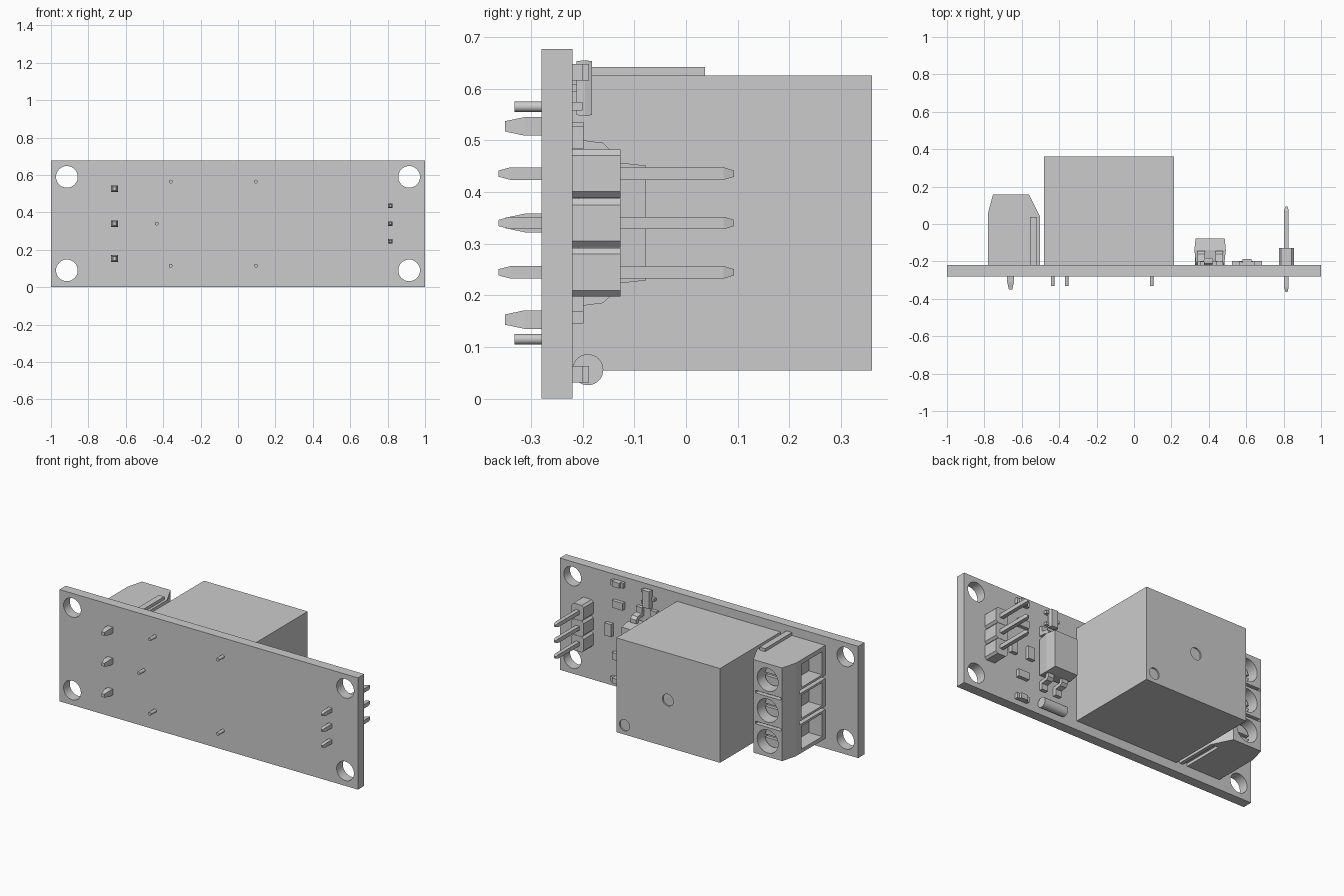
import bpy, bmesh, math
from mathutils import Vector

old = bpy.data.objects.get("Cube")
if old:
    bpy.data.objects.remove(old, do_unlink=True)

grey = bpy.data.materials.new("plain_grey")
grey.use_nodes = True
COLOUR = (0.6, 0.6, 0.6, 1)
grey.diffuse_color = COLOUR
grey.node_tree.nodes["Principled BSDF"].inputs["Base Color"].default_value = COLOUR


def finish(name, bm, smooth=False):
    bmesh.ops.recalc_face_normals(bm, faces=bm.faces)
    mesh = bpy.data.meshes.new(name)
    bm.to_mesh(mesh)
    bm.free()
    mesh.materials.append(grey)
    ob = bpy.data.objects.new(name, mesh)
    bpy.context.collection.objects.link(ob)
    if smooth:
        bpy.ops.object.select_all(action='DESELECT')
        ob.select_set(True)
        bpy.context.view_layer.objects.active = ob
        bpy.ops.object.shade_smooth_by_angle()
    return ob


def box(name, x0, x1, y0, y1, z0, z1):
    bm = bmesh.new()
    bmesh.ops.create_cube(bm, size=1)
    for v in bm.verts:
        v.co = Vector(((x0 + x1) / 2 + v.co.x * (x1 - x0),
                       (y0 + y1) / 2 + v.co.y * (y1 - y0),
                       (z0 + z1) / 2 + v.co.z * (z1 - z0)))
    return finish(name, bm)


def skin(name, rings, smooth=False):
    """Join equal rings of points and cap both ends."""
    bm = bmesh.new()
    loops = [[bm.verts.new(p) for p in ring] for ring in rings]
    n = len(loops[0])
    for a, b in zip(loops, loops[1:]):
        for i in range(n):
            j = (i + 1) % n
            bm.faces.new((a[i], a[j], b[j], b[i]))
    bm.faces.new(loops[0])
    bm.faces.new(loops[-1])
    return finish(name, bm, smooth)


def tapered(name, x, z, sections):
    """Rectangular sections (y, half width, half height) along y."""
    corners = ((-1, -1), (1, -1), (1, 1), (-1, 1))
    return skin(name, [[(x + a * hx, y, z + b * hz) for a, b in corners]
                       for y, hx, hz in sections])


def rod(name, x, z, y0, y1, r, n=32):
    ang = [2 * math.pi * i / n for i in range(n)]
    return skin(name, [[(x + r * math.cos(a), y, z + r * math.sin(a)) for a in ang]
                       for y in (y0, y1)], True)


def cut(target, cutters):
    """Subtract the cutters from the target and discard them."""
    bpy.context.view_layer.objects.active = target
    for c in cutters:
        c.hide_render = True
        mod = target.modifiers.new("cut", 'BOOLEAN')
        mod.operation = 'DIFFERENCE'
        mod.solver = 'EXACT'
        mod.object = c
        bpy.ops.object.modifier_apply(modifier=mod.name)
        bpy.data.objects.remove(c, do_unlink=True)


BACK, FACE = -0.28, -0.22     # the two faces of the circuit board
MID = 0.34

# Circuit board with corner holes
board = box("circuit_board", -1, 1, BACK, FACE, 0, 0.677)
cut(board, [rod("hole", sx * 0.915, MID + sz * 0.25, -0.4, -0.1, 0.058)
            for sx in (-1, 1) for sz in (-1, 1)])

# Relay with two shallow round dimples
relay = box("relay_case", -0.48, 0.215, FACE, 0.36, 0.054, 0.625)
cut(relay, [rod("dimple", -0.13, MID, 0.352, 0.4, 0.036),
            rod("dimple", 0.16, 0.11, 0.352, 0.4, 0.034)])
for x, z in ((-0.36, 0.565), (0.095, 0.565), (-0.435, MID),
             (-0.36, 0.115), (0.095, 0.115)):
    rod("relay_pin", x, z, -0.332, BACK, 0.01, 16)

# Screw terminal block
Z0, Z1 = 0.06, 0.624
outline = [(-0.78, FACE), (-0.503, FACE), (-0.503, 0.04), (-0.561, 0.157),
           (-0.754, 0.157), (-0.78, 0.06)]
block = skin("terminal_block", [[(x, y, z) for x, y in outline] for z in (Z0, Z1)])
poles = [MID + i * 0.187 for i in (-1, 0, 1)]
cutters = [box("groove", -0.555, -0.525, -0.3, 0.04, 0, Z0 + 0.018)]
for z in poles:
    cutters.append(rod("screw_hole", -0.657, z, 0.06, 0.2, 0.07))
    cutters.append(box("wire_entry", -0.9, -0.69, -0.19, 0.01, z - 0.07, z + 0.07))
for z in (MID - 0.0935, MID + 0.0935):
    cutters.append(box("slot", -0.745, -0.575, 0.13, 0.2, z - 0.008, z + 0.008))
    cutters.append(box("slot", -0.9, -0.755, -0.3, 0.03, z - 0.01, z + 0.01))
cut(block, cutters)
box("terminal_rib", -0.556, -0.519, FACE, 0.037, Z1 - 0.01, 0.642)
for z in poles:
    screw = rod("terminal_screw", -0.657, z, 0.05, 0.1, 0.058)
    cut(screw, [box("slot", -0.72, -0.59, 0.08, 0.12, z - 0.009, z + 0.009)])
    tapered("terminal_pin", -0.66, z,
            [(-0.35, 0.009, 0.01), (-0.312, 0.018, 0.018), (BACK, 0.018, 0.018)])

# Three-pin header
for i in (-1, 0, 1):
    z = MID + i * 0.0955
    w, h, c = 0.04, 0.047, 0.012
    octagon = [(w, c - h), (w, h - c), (w - c, h), (c - w, h),
               (-w, h - c), (-w, c - h), (c - w, -h), (w - c, -h)]
    skin("header_housing", [[(0.815 + a, y, z + b) for a, b in octagon]
                            for y in (FACE, -0.127)])
    tapered("header_pin", 0.815, z,
            [(-0.363, 0.006, 0.006), (-0.34, 0.012, 0.012),
             (0.073, 0.012, 0.012), (0.093, 0.006, 0.006)])

# Optocoupler with four bent legs
OX = 0.407
tapered("optocoupler_body", OX, MID,
        [(-0.208, 0.076, 0.11), (-0.14, 0.084, 0.118), (-0.077, 0.078, 0.111)])
side = [(0.11, -0.145), (0.14, -0.145), (0.155, -0.16), (0.16, -0.198),
        (0.195, -0.198), (0.195, FACE), (0.14, FACE), (0.135, -0.168), (0.11, -0.165)]
for s in (-1, 1):
    for x in (OX - 0.048, OX + 0.048):
        skin("optocoupler_leg", [[(x + d, y, MID + s * a) for a, y in side]
                                 for d in (-0.02, 0.02)])

# Small transistor with three leads
tapered("transistor_body", 0.398, 0.601,
        [(-0.212, 0.024, 0.052), (-0.195, 0.026, 0.054), (-0.182, 0.022, 0.052)])
for s, z in ((-1, 0.601), (1, 0.566), (1, 0.636)):
    a, b = sorted((0.398 + s * 0.02, 0.398 + s * 0.045))
    box("transistor_lead", a, b, FACE, -0.2, z - 0.008, z + 0.008)

# Round diode lying along x
ring = [2 * math.pi * i / 32 for i in range(32)]
skin("diode", [[(x, -0.19 + 0.03 * math.cos(a), 0.056 + 0.03 * math.sin(a))
                for a in ring] for x in (0.325, 0.485)], True)

# Flat chip resistors
for x, z, hx, hz in ((0.6, 0.19, 0.036, 0.022), (0.6, 0.505, 0.036, 0.022),
                     (0.547, MID, 0.022, 0.038), (0.663, MID, 0.022, 0.038)):
    box("chip_resistor", x - hx, x + hx, FACE, -0.198, z - hz, z + hz)

# Indicator lamps: a raised lens between two end contacts
for z in (0.047, 0.632):
    box("lamp_base", 0.565, 0.642, FACE, -0.205, z - 0.012, z + 0.012)
    box("lamp_lens", 0.58, 0.627, FACE, -0.188, z - 0.016, z + 0.016)
    for x in (0.57, 0.637):
        box("lamp_contact", x - 0.008, x + 0.008, FACE, -0.2, z - 0.016, z + 0.016)
